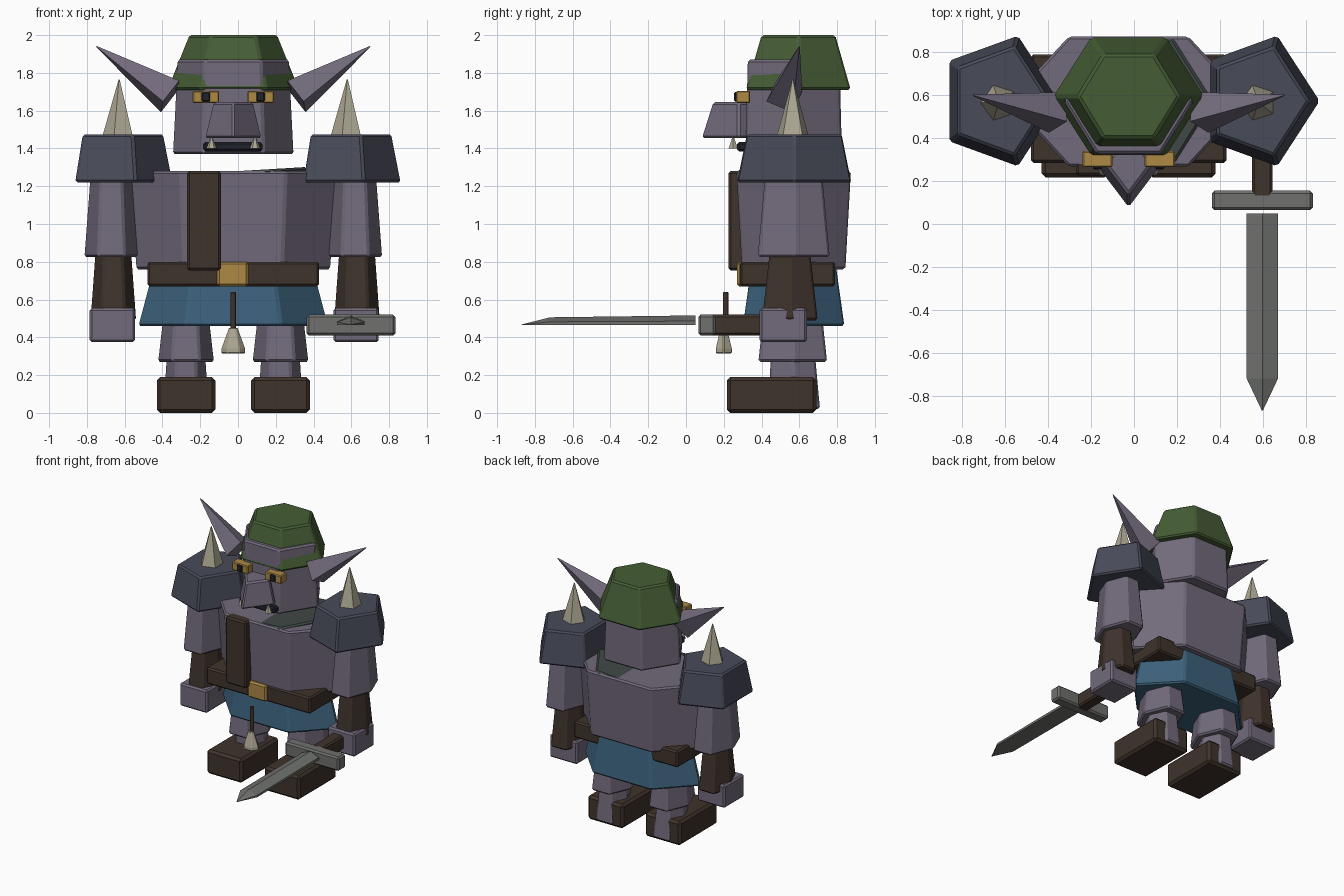
import bpy, math
from mathutils import Vector

if "Cube" in bpy.data.objects:
    bpy.data.objects.remove(bpy.data.objects["Cube"])

def mat(name, r, g, b):
    m = bpy.data.materials.new(name)
    m.diffuse_color = (r, g, b, 1)
    m.use_nodes = True
    m.node_tree.nodes["Principled BSDF"].inputs["Base Color"].default_value = m.diffuse_color
    return m

SKIN = mat("skin", .17, .145, .20)
GREEN = mat("green", .06, .11, .035)
IRON = mat("iron", .065, .07, .10)
LEATHER = mat("leather", .05, .033, .025)
BLUE = mat("blue", .045, .12, .20)
GOLD = mat("gold", .42, .25, .06)
BONE = mat("bone", .42, .39, .29)
STEEL = mat("steel", .16, .165, .155)
DARK = mat("dark", .015, .017, .025)
COLLAR = mat("collar", .05, .065, .06)
CX = -.025                                   # body centre line

def loft(name, rings, m, bevel=.012):
    """Closed solid through rings of equal point count."""
    n = len(rings[0])
    faces = [tuple(reversed(range(n))), tuple(range((len(rings) - 1) * n, len(rings) * n))]
    for k in range(len(rings) - 1):
        for i in range(n):
            j = (i + 1) % n
            faces.append((k * n + i, k * n + j, (k + 1) * n + j, (k + 1) * n + i))
    me = bpy.data.meshes.new(name)
    me.from_pydata([tuple(p) for r in rings for p in r], [], faces)
    me.materials.append(m)
    ob = bpy.data.objects.new(name, me)
    bpy.context.collection.objects.link(ob)
    if bevel:
        b = ob.modifiers.new("bevel", 'BEVEL')
        b.width, b.segments = bevel, 1
    return ob

def ring(n, x, y, z, rx, ry, phase=0):
    a = [phase + math.tau * i / n for i in range(n)]
    return [Vector((x + rx * math.cos(t), y + ry * math.sin(t), z)) for t in a]

def frustum(name, n, x, y, z0, z1, r0, r1, m, bevel=.012, phase=0, y1=None):
    return loft(name, [ring(n, x, y, z0, *r0, phase),
                       ring(n, x, y if y1 is None else y1, z1, *r1, phase)], m, bevel)

def box(name, x, y, z, m, bevel=.012):
    rings = [[(x[0], y[0], k), (x[1], y[0], k), (x[1], y[1], k), (x[0], y[1], k)] for k in z]
    return loft(name, rings, m, bevel)

def spike(name, base, tip, r, n, m, phase=0):
    base, tip = Vector(base), Vector(tip)
    q = (tip - base).to_track_quat('Z', 'Y')
    end = (tip - base).length
    rings = [[base + q @ p for p in ring(n, 0, 0, h, s, s, phase)] for h, s in ((0, r), (end, .003))]
    return loft(name, rings, m, 0)

# head and helmet
frustum("head", 6, CX, .57, 1.37, 1.87, (.325, .295), (.30, .28), SKIN)
frustum("helmet", 6, CX, .595, 1.71, 2.0, (.355, .32), (.238, .225), GREEN)
collar = frustum("collar", 6, 0, 0, -.03, .03, (.37, .34), (.37, .34), COLLAR)
collar.location = (.0, .57, 1.25)
collar.rotation_euler = (0, -.06, 0)

# face
frustum("nose", 4, CX, .28, 1.455, 1.645, (.155, .205), (.11, .145), SKIN)
box("mouth", (-.185, .13), (.27, .36), (1.385, 1.435), DARK)
for s, side in ((-1, "left"), (1, "right")):
    ex = CX + s * .145
    box(side + "_eye", (ex - .07, ex + .07), (.265, .34), (1.64, 1.705), GOLD, .006)
    px = CX + s * .145
    box(side + "_pupil", (px - .022, px + .022), (.255, .30), (1.647, 1.70), DARK, .006)
    spike(side + "_tusk", (CX + s * .115, .25, 1.40), (CX + s * .115, .25, 1.465), .028, 6, BONE)
    # ears
    spike(side + "_ear", (CX + s * .335, .52, 1.675), (CX + s * .725, .60, 1.94), .105, 4, SKIN, .3 * s)

# torso, strap, skirt and belt
frustum("torso", 6, CX, .57, .76, 1.28, (.52, .316), (.56, .35), SKIN)
box("chest_strap", (-.27, -.09), (.225, .31), (.755, 1.28), LEATHER)
frustum("skirt", 6, CX, .57, .46, .80, (.51, .31), (.42, .255), BLUE)
box("belt", (-.48, .43), (.285, .79), (.67, .80), LEATHER)
box("belt_buckle", (-.11, .055), (.27, .33), (.67, .80), GOLD)

# hanging charm
frustum("charm_cord", 6, CX, .21, .44, .64, (.016, .016), (.016, .016), LEATHER, .004)
loft("charm", [ring(6, CX, .20, z, r, r * .75) for z, r in ((.315, .065), (.34, .065), (.45, .025))], BONE, .004)

for s, side in ((-1, "left"), (1, "right")):
    # shoulder guards and arms
    sx, ax = CX + s * .604, CX + s * .645
    frustum(side + "_shoulder_guard", 5, sx, .573, 1.22, 1.475, (.288, .322), (.238, .268), IRON)
    spike(side + "_shoulder_spike", (sx, .565, 1.46), (sx, .565, 1.765), .09, 5, BONE)
    frustum(side + "_upper_arm", 6, ax, .57, .825, 1.25, (.147, .22), (.115, .175), SKIN)
    frustum(side + "_forearm", 6, ax + .01, .55, .49, .84, (.125, .17), (.10, .125), LEATHER)
    box(side + "_hand", (ax - .115, ax + .125), (.39, .64), (.375, .555), SKIN)
    # legs
    lx = CX + s * .25
    frustum(side + "_thigh", 6, lx, .565, .27, .55, (.152, .21), (.12, .175), SKIN)
    frustum(side + "_shin", 6, lx, .575, .02, .32, (.125, .155), (.105, .135), SKIN, y1=.565)
    box(side + "_boot", (lx - .155, lx + .155), (.217, .69), (.0, .19), LEATHER, .018)

# sword pointing forward from the right hand
SX = .598
box("sword_grip", (SX - .048, SX + .048), (.12, .45), (.41, .52), LEATHER)
box("sword_guard", (SX - .235, SX + .235), (.065, .155), (.41, .52), STEEL)
blade = []
for y, w, t in ((-.87, .002, .002), (-.72, .073, .04), (.05, .073, .05)):
    blade.append([(SX - w, y, .466), (SX - w, y, .466 + t * .4), (SX, y, .466 + t),
                  (SX + w, y, .466 + t * .4), (SX + w, y, .466)])
loft("sword_blade", blade, STEEL, 0)

# consistent outward normals
import bmesh
for ob in bpy.context.collection.objects:
    bm = bmesh.new()
    bm.from_mesh(ob.data)
    bmesh.ops.recalc_face_normals(bm, faces=bm.faces)
    bm.to_mesh(ob.data)
    bm.free()
